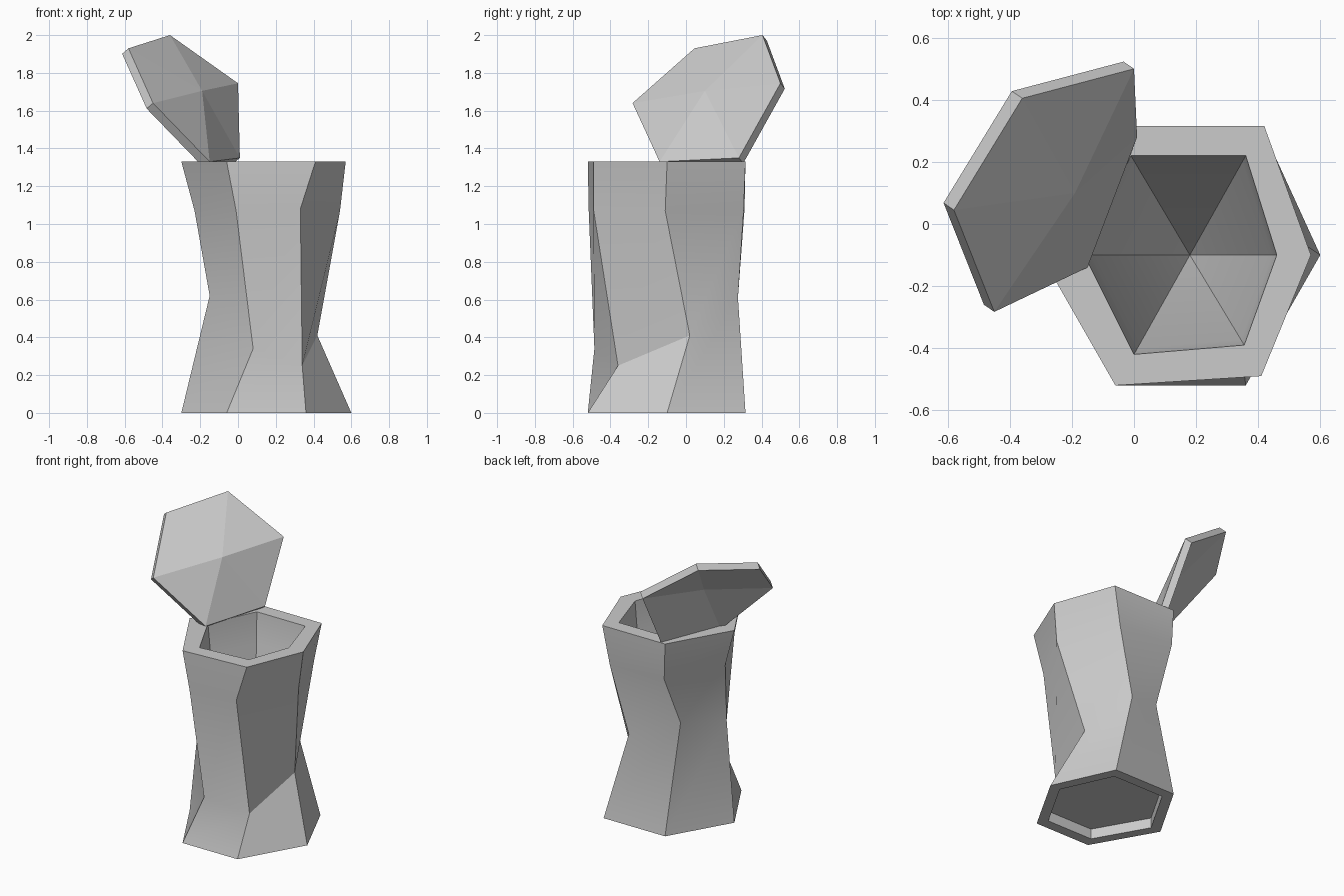
import bpy, bmesh, math
from mathutils import Vector

if "Cube" in bpy.data.objects:
    bpy.data.objects.remove(bpy.data.objects["Cube"])

stone = bpy.data.materials.new("plain_grey")
stone.use_nodes = True
GREY = (0.6, 0.6, 0.6, 1)
stone.diffuse_color = GREY
stone.node_tree.nodes["Principled BSDF"].inputs["Base Color"].default_value = GREY


def bridge(bm, a, b):
    """Quads between two rings of equal size."""
    n = len(a)
    for i in range(n):
        j = (i + 1) % n
        bm.faces.new((a[i], a[j], b[j], b[i]))


def fan(bm, ring, tip):
    """Triangles from a ring to one point."""
    for i in range(len(ring)):
        bm.faces.new((ring[i], ring[(i + 1) % len(ring)], tip))


def ring(bm, points):
    return [bm.verts.new(p) for p in points]


def finish(bm, name, smooth):
    bmesh.ops.recalc_face_normals(bm, faces=bm.faces)
    mesh = bpy.data.meshes.new(name)
    bm.to_mesh(mesh)
    bm.free()
    mesh.materials.append(stone)
    obj = bpy.data.objects.new(name, mesh)
    bpy.context.collection.objects.link(obj)
    if smooth:
        bpy.ops.object.select_all(action='DESELECT')
        obj.select_set(True)
        bpy.context.view_layer.objects.active = obj
        bpy.ops.object.shade_smooth_by_angle(angle=math.radians(30))
    return obj


# Hollow six-sided vessel: one line per corner column, foot / waist / neck / lip
columns = [
    [(-.06, -.52, 0), (.08, -.485, .34), (-.01, -.515, 1.07), (-.06, -.52, 1.33)],
    [(.36, -.52, 0), (.34, -.36, .25), (.33, -.49, 1.08), (.41, -.49, 1.33)],
    [(.60, -.10, 0), (.42, .02, .41), (.54, -.11, 1.07), (.57, -.10, 1.33)],
    [(.41, .315, 0), (.245, .275, .61), (.37, .305, 1.07), (.42, .315, 1.33)],
    [(-.06, .315, 0), (-.06, .145, .72), (-.05, .31, 1.08), (-.06, .315, 1.33)],
    [(-.30, -.10, 0), (-.15, -.23, .62), (-.23, -.10, 1.07), (-.30, -.10, 1.33)],
]
bm = bmesh.new()
levels = [ring(bm, level) for level in zip(*columns)]
for low, high in zip(levels, levels[1:]):
    bridge(bm, low, high)

# Lip and tapering inside
lip = [(0, -.42), (.355, -.39), (.46, -.10), (.36, .22), (-.01, .22), (-.16, -.10)]
mouth = ring(bm, [(x, y, 1.33) for x, y in lip])
axis = Vector((.18, -.10, 0))
throat = ring(bm, [axis + (v.co - axis) * .94 - Vector((0, 0, .27)) for v in mouth])
for v in throat:
    v.co.z = 1.13
bridge(bm, levels[-1], mouth)
bridge(bm, mouth, throat)
fan(bm, throat, bm.verts.new((.18, -.10, .2)))

# Recessed foot
foot_centre = Vector((.15, -.10, 0))
rim = ring(bm, [foot_centre + (v.co - foot_centre) * .83 for v in levels[0]])
recess = ring(bm, [v.co + Vector((0, 0, .07)) for v in rim])
bridge(bm, levels[0], rim)
bridge(bm, rim, recess)
bm.faces.new(recess)
finish(bm, "vessel_body", True)

# Tilted six-sided lid with a slightly raised middle
corners = [(-.36, .405, 2.0), (-.58, .045, 1.93), (-.45, -.283, 1.64),
           (-.15, -.14, 1.33), (.01, .28, 1.35), (0, .50, 1.745)]
middle = Vector((-.19, .10, 1.705))
back = Vector((-.67, .46, -.58)) * .05
bm = bmesh.new()
front_ring = ring(bm, corners)
back_ring = ring(bm, [Vector(c) + back for c in corners])
fan(bm, front_ring, bm.verts.new(middle))
fan(bm, back_ring, bm.verts.new(middle + back))
bridge(bm, front_ring, back_ring)
finish(bm, "lid", False)
